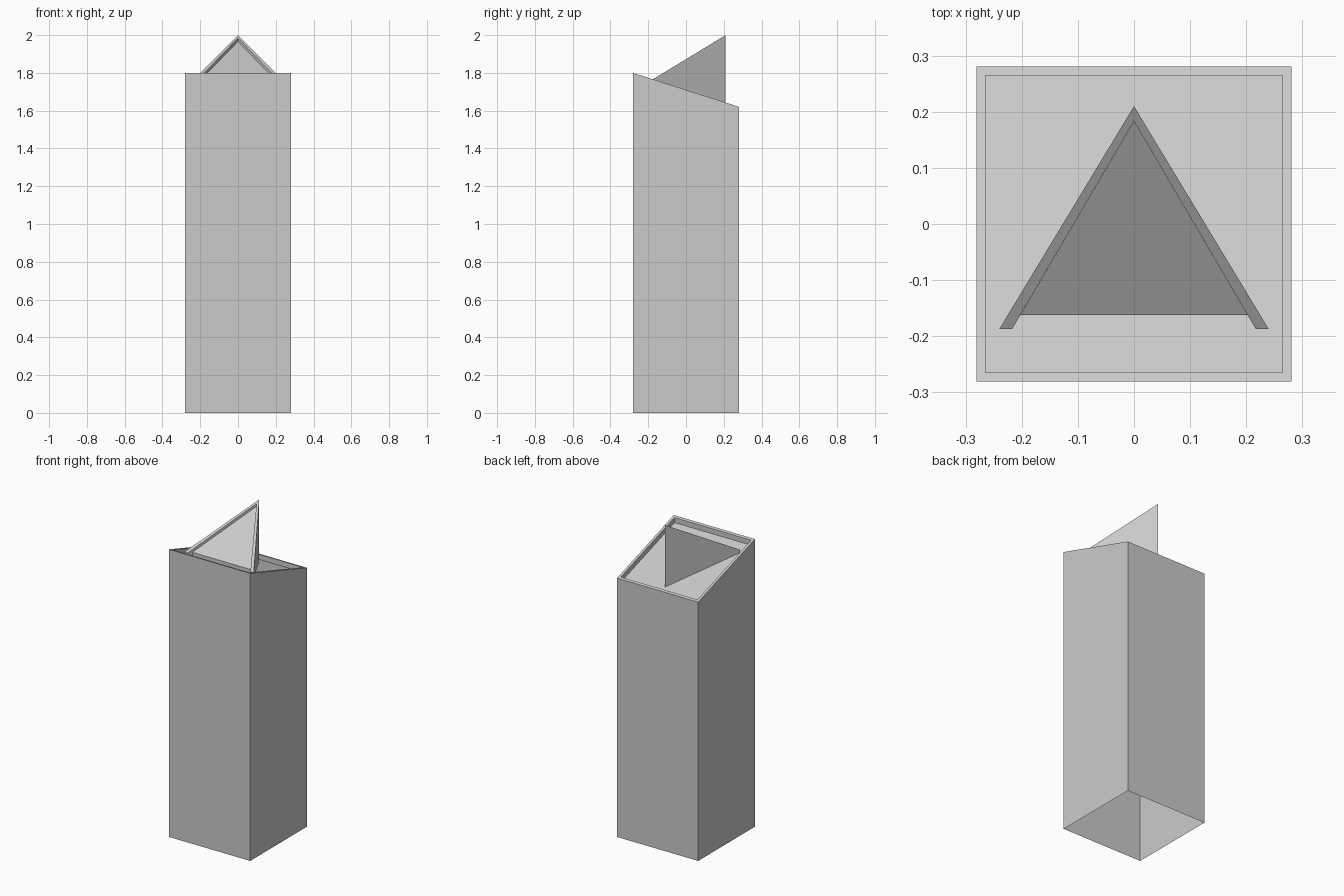
import bpy, bmesh

if "Cube" in bpy.data.objects:
    bpy.data.objects.remove(bpy.data.objects["Cube"])

R, RI = 0.281, 0.265          # outer and inner half widths
DEPTH = 0.032                 # depth of the recessed top


def rim_z(y):
    return 1.71 - 0.09 * y / R


def floor_z(y):
    return rim_z(y) - DEPTH


def blade_z(y):
    return 2.0 + 0.607 * (y - 0.21)


def make_object(name, bm):
    bmesh.ops.recalc_face_normals(bm, faces=bm.faces)
    mesh = bpy.data.meshes.new(name)
    bm.to_mesh(mesh)
    bm.free()
    obj = bpy.data.objects.new(name, mesh)
    bpy.context.collection.objects.link(obj)
    return obj


def ring(bm, outline, z_of):
    return [bm.verts.new((x, y, z_of(y))) for x, y in outline]


def bridge(bm, a, b, sides=None):
    n = len(a)
    for i in (range(n) if sides is None else sides):
        j = (i + 1) % n
        bm.faces.new((a[i], a[j], b[j], b[i]))


def square(r):
    return [(-r, -r), (r, -r), (r, r), (-r, r)]


# Pillar: open underneath, slanted top with thin rim and sunken floor
bm = bmesh.new()
rings = [ring(bm, square(R), lambda y: 0.0),
         ring(bm, square(R), rim_z),
         ring(bm, square(RI), rim_z),
         ring(bm, square(RI), floor_z)]
for a, b in zip(rings, rings[1:]):
    bridge(bm, a, b)
bm.faces.new(rings[-1])
make_object("pillar", bm)

# Pointer frame: two upright walls meeting at the back, sloping top edge
bm = bmesh.new()
outline = [(-0.24, -0.187), (-0.217, -0.187), (0, 0.183),
           (0.217, -0.187), (0.24, -0.187), (0, 0.21)]
low, high = ring(bm, outline, floor_z), ring(bm, outline, blade_z)
bridge(bm, low, high)
bm.faces.new(high)
make_object("pointer_frame", bm)

# Pointer panel: sloping face sunk between the walls, with its front edge
bm = bmesh.new()
outline = [(-0.2023, -0.162), (0.2023, -0.162), (0, 0.183)]
low = ring(bm, outline, floor_z)
high = ring(bm, outline, lambda y: blade_z(y) - 0.017)
bridge(bm, low, high, [0])
bm.faces.new(high)
bm.verts.remove(low[2])
make_object("pointer_panel", bm)
